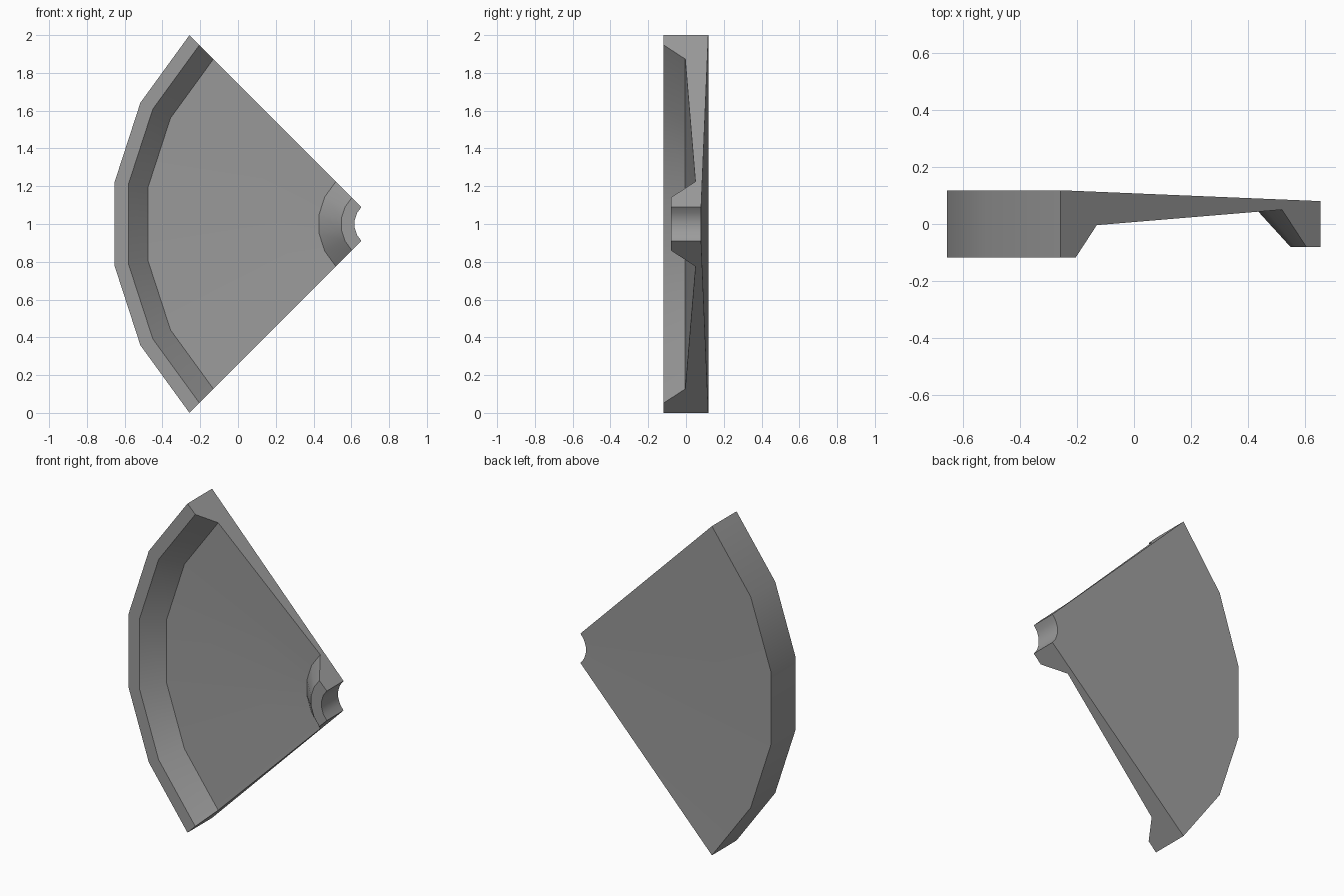
import bpy
import bmesh
from math import sin, cos, radians

cube = bpy.data.objects.get("Cube")
if cube:
    bpy.data.objects.remove(cube, do_unlink=True)

# Plain grey material
grey = bpy.data.materials.new("plain_grey")
grey.use_nodes = True
colour = (0.33, 0.33, 0.33, 1)
grey.diffuse_color = colour
grey.node_tree.nodes["Principled BSDF"].inputs["Base Color"].default_value = colour

# Cross-section of the dish as (radius, y): hole, hub, web, rim, back
PROFILE = [(0.127, 0.08), (0.127, -0.08), (0.198, -0.08), (0.318, 0.05),
           (1.235, -0.004), (1.34, -0.118), (1.414, -0.118), (1.414, 0.118)]
CENTRE_X, CENTRE_Z = 0.743, 1.0
SEGMENTS = 5

# Sweep the cross-section through a quarter turn
bm = bmesh.new()
rings = []
for i in range(SEGMENTS + 1):
    a = radians(-45 + 90 * i / SEGMENTS)
    rings.append([bm.verts.new((CENTRE_X - r * cos(a), y, CENTRE_Z + r * sin(a)))
                  for r, y in PROFILE])
count = len(PROFILE)
for lower, upper in zip(rings, rings[1:]):
    for j in range(count):
        k = (j + 1) % count
        bm.faces.new((lower[j], lower[k], upper[k], upper[j]))

# Flat cut ends
bm.faces.new(rings[0])
bm.faces.new(rings[-1])
bmesh.ops.recalc_face_normals(bm, faces=bm.faces)

mesh = bpy.data.meshes.new("wheel_segment")
bm.to_mesh(mesh)
bm.free()
mesh.materials.append(grey)
segment = bpy.data.objects.new("wheel_segment", mesh)
bpy.context.collection.objects.link(segment)

# Smooth curved walls, sharp rims
bpy.ops.object.select_all(action='DESELECT')
segment.select_set(True)
bpy.context.view_layer.objects.active = segment
bpy.ops.object.shade_smooth_by_angle(angle=radians(30))
